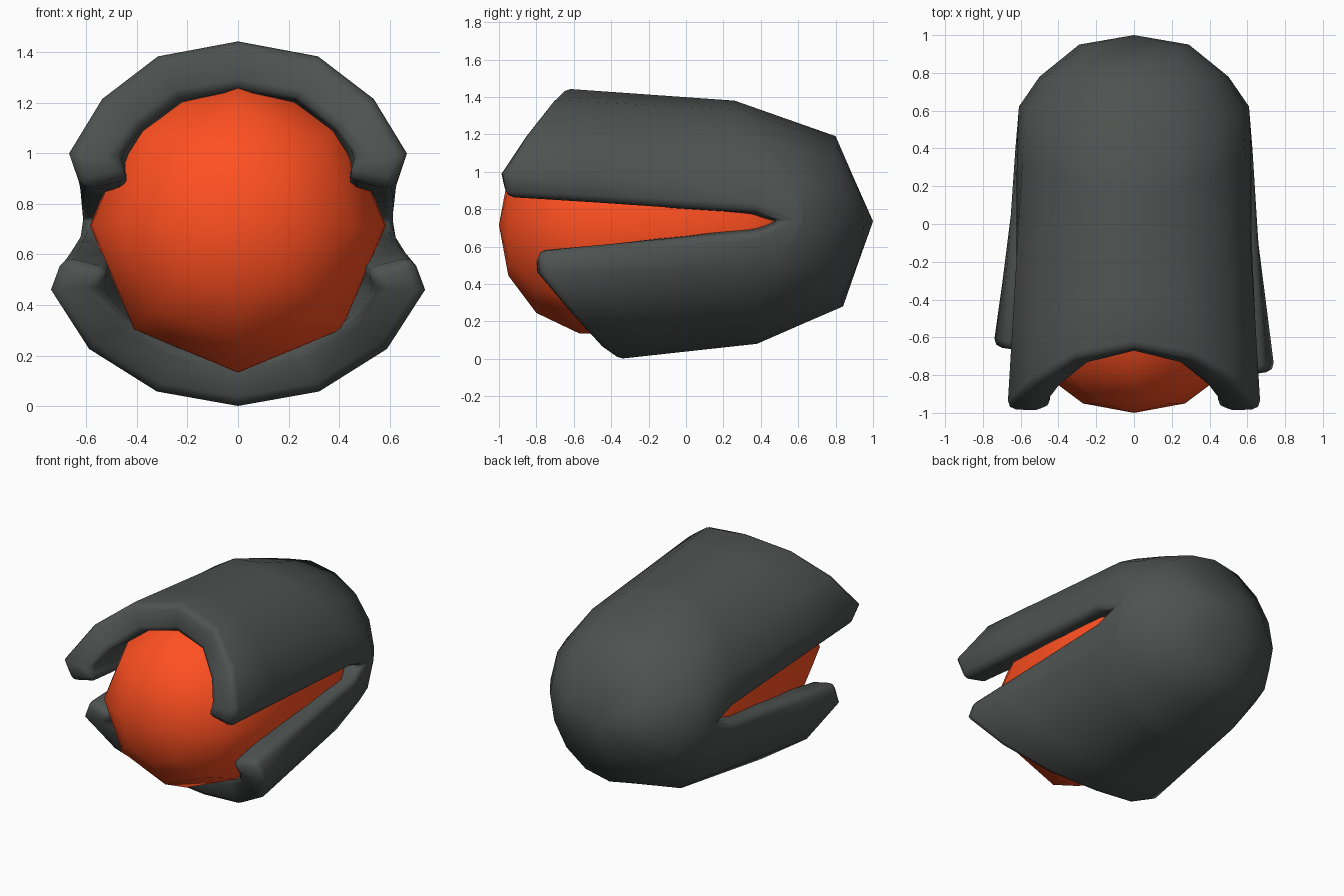
import bpy, math

if "Cube" in bpy.data.objects:
    bpy.data.objects.remove(bpy.data.objects["Cube"])

ZC = 0.735  # height of the hinge line


def make_object(name, verts, faces, colour):
    mesh = bpy.data.meshes.new(name)
    mesh.from_pydata(verts, [], faces)
    mesh.update()
    ob = bpy.data.objects.new(name, mesh)
    bpy.context.collection.objects.link(ob)
    mat = bpy.data.materials.new(name + "_colour")
    mat.diffuse_color = (*colour, 1)
    mat.use_nodes = True
    mat.node_tree.nodes["Principled BSDF"].inputs["Base Color"].default_value = mat.diffuse_color
    mesh.materials.append(mat)
    return ob


def smooth(ob, angle):
    bpy.ops.object.select_all(action='DESELECT')
    ob.select_set(True)
    bpy.context.view_layer.objects.active = ob
    bpy.ops.object.shade_smooth_by_angle(angle=math.radians(angle))


# Shell: closed dome at the back, (y, radius) at side, top and bottom of each ring
DOME = [((0.95, 0.29), (0.90, 0.225), (0.92, 0.225)),
        ((0.78, 0.50), (0.80, 0.455), (0.84, 0.455)),
        ((0.62, 0.61), (0.55, 0.543), (0.62, 0.55)),
        ((0.52, 0.63), (0.26, 0.645), (0.38, 0.655))]


def dome_point(ring, j):
    side, top, bottom = ring
    c, s = math.cos(j * math.pi / 8), math.sin(j * math.pi / 8)
    end = top if s >= 0 else bottom
    return (side[1] * c, side[0] + (end[0] - side[0]) * s * s, ZC + end[1] * s)


verts = [(0, 1, ZC)]
faces = []
for ring in DOME:
    verts += [dome_point(ring, j) for j in range(16)]
faces += [(0, 1 + (j + 1) % 16, 1 + j) for j in range(16)]
for k in range(3):
    a, b = 1 + 16 * k, 17 + 16 * k
    for j in range(16):
        n = (j + 1) % 16
        faces.append((a + j, a + n, b + n, b + j))

# Shell jaws: front lip outline from the slit to the middle
UPPER = [(0.615, -0.96, 0.855), (0.67, -0.98, 1.0), (0.54, -0.85, 1.215),
         (0.32, -0.72, 1.385), (0, -0.66, 1.445)]
LOWER = [(0.69, -0.79, 0.59), (0.745, -0.78, 0.46), (0.595, -0.61, 0.225),
         (0.325, -0.46, 0.055), (0, -0.38, -0.003)]
LEFT_SHORTER = [0.13, 0.13, 0.08, 0.04, 0]
last = 1 + 16 * 3
for lip, sign in ((UPPER, 1), (LOWER, -1)):
    right = lip
    left = [(-x, y + (LEFT_SHORTER[i] if sign < 0 else 0), z)
            for i, (x, y, z) in enumerate(lip)]
    edge = right + left[-2::-1]          # right slit, over the middle, left slit
    prev = [last + (sign * i) % 16 for i in range(9)]
    for t in (0.1, 0.4, 0.7, 1.0):
        row = []
        for i, f in enumerate(edge):
            b = dome_point(DOME[-1], sign * i)
            p = [b[n] + (f[n] - b[n]) * t for n in range(3)]
            if i in (0, 8):              # slit opens quickly behind its tip
                p[2] += sign * 0.045 * (1 - t)
            row.append(len(verts))
            verts.append(p)
        for i in range(8):
            q = (prev[i], prev[i + 1], row[i + 1], row[i])
            faces.append(q if sign > 0 else q[::-1])
        prev = row

shell = make_object("outer_shell", verts, faces, (0.075, 0.085, 0.08))
smooth(shell, 60)
thick = shell.modifiers.new("thickness", 'SOLIDIFY')
thick.thickness = 0.195
thick.offset = -1
bevel = shell.modifiers.new("rounded_rim", 'BEVEL')
bevel.width = 0.065
bevel.segments = 2
bevel.limit_method = 'ANGLE'
bevel.angle_limit = math.radians(50)

# Core: eight-sided capsule held inside the shell
SIDES = 8
profile = [(-0.95, 0.27), (-0.80, 0.47), (-0.57, 0.58), (-0.1, 0.585),
           (0.33, 0.57), (0.55, 0.45), (0.7, 0.25)]
cz = 0.715
verts = [(0, -1, cz)]
faces = []
for y, r in profile:
    verts += [(r * math.cos(j * math.tau / SIDES), y, cz + r * math.sin(j * math.tau / SIDES))
              for j in range(SIDES)]
verts.append((0, 0.76, cz))
end = len(verts) - 1
for j in range(SIDES):
    n = (j + 1) % SIDES
    faces.append((0, 1 + j, 1 + n))
    for k in range(len(profile) - 1):
        a, b = 1 + SIDES * k, 1 + SIDES * (k + 1)
        faces.append((a + j, b + j, b + n, a + n))
    faces.append((end, end - SIDES + n, end - SIDES + j))
core = make_object("inner_core", verts, faces, (1.0, 0.08, 0.015))
smooth(core, 70)
